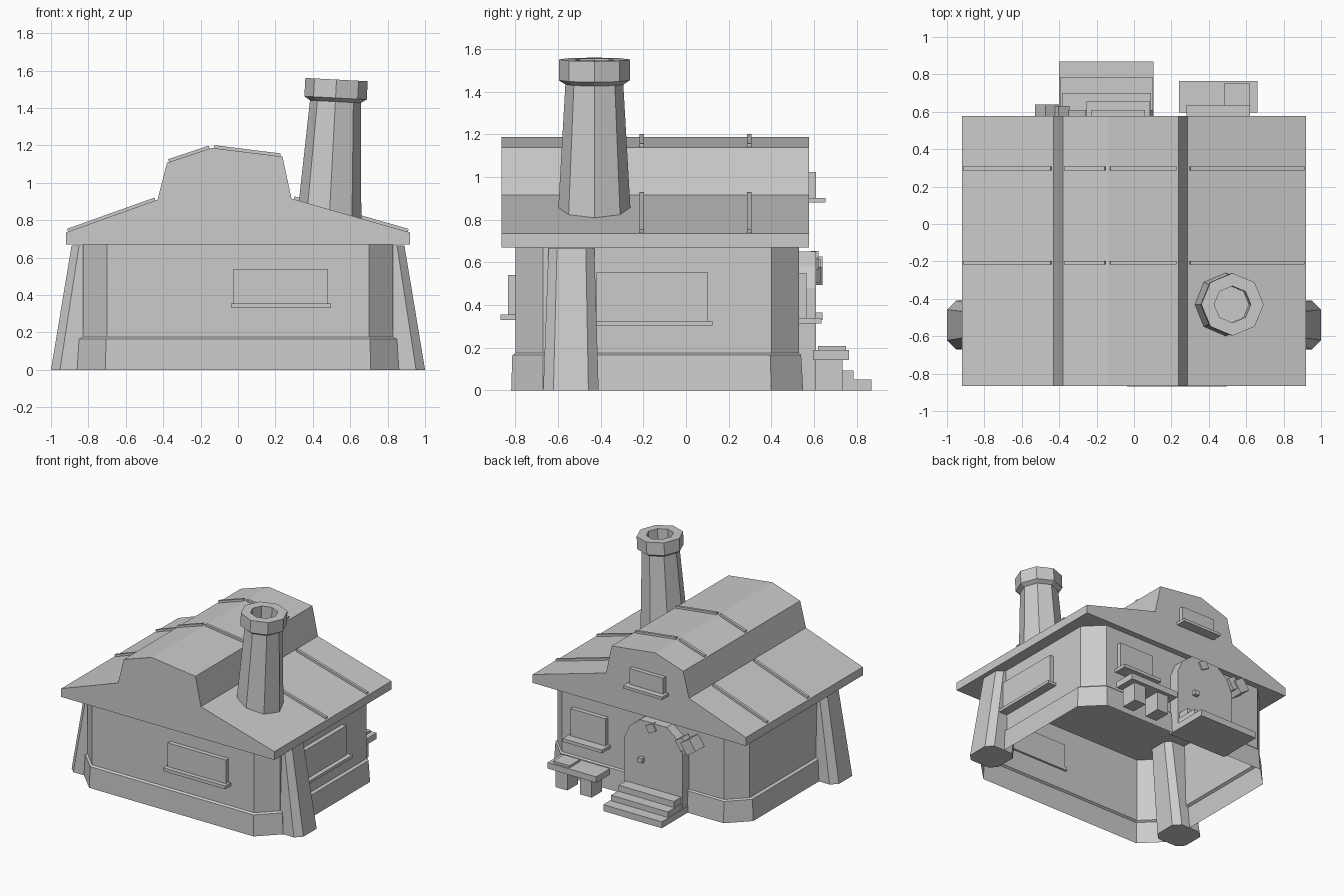
import bpy, bmesh, math
from mathutils import Matrix, Vector

cube = bpy.data.objects.get("Cube")
if cube:
    bpy.data.objects.remove(cube, do_unlink=True)

GREY = (0.6, 0.6, 0.6, 1)
mat = bpy.data.materials.new("plain_grey")
mat.use_nodes = True
mat.diffuse_color = GREY
mat.node_tree.nodes["Principled BSDF"].inputs["Base Color"].default_value = GREY


def finish(name, bm):
    bmesh.ops.recalc_face_normals(bm, faces=bm.faces)
    mesh = bpy.data.meshes.new(name)
    bm.to_mesh(mesh)
    bm.free()
    mesh.materials.append(mat)
    obj = bpy.data.objects.new(name, mesh)
    bpy.context.collection.objects.link(obj)
    return obj


def box(name, x, y, z):
    """Box from (low, high) pairs."""
    bm = bmesh.new()
    size = [b - a for a, b in (x, y, z)]
    mid = Vector([(a + b) / 2 for a, b in (x, y, z)])
    bmesh.ops.create_cube(bm, size=1, matrix=Matrix.Translation(mid) @ Matrix.Diagonal((*size, 1)))
    return finish(name, bm)


def tilted_box(name, centre, size, angle):
    """Box turned about the y axis."""
    bm = bmesh.new()
    m = Matrix.Translation(centre) @ Matrix.Rotation(angle, 4, 'Y') @ Matrix.Diagonal((*size, 1))
    bmesh.ops.create_cube(bm, size=1, matrix=m)
    return finish(name, bm)


def loft(name, rings, caps=(True, True)):
    """Skin a stack of equal rings of points."""
    bm = bmesh.new()
    rows = [[bm.verts.new(p) for p in ring] for ring in rings]
    n = len(rows[0])
    for a, b in zip(rows, rows[1:]):
        for i in range(n):
            j = (i + 1) % n
            bm.faces.new((a[i], a[j], b[j], b[i]))
    if caps[0]:
        bm.faces.new(rows[0])
    if caps[1]:
        bm.faces.new(rows[-1])
    return finish(name, bm)


def cut_rect(x, y, z, c):
    """Rectangle with chamfered corners at height z."""
    (a, b), (d, e) = x, y
    pts = [(a + c, d), (b - c, d), (b, d + c), (b, e - c),
           (b - c, e), (a + c, e), (a, e - c), (a, d + c)]
    return [(px, py, z) for px, py in pts]


def prism(name, outline, y0, y1):
    """Extrude an x-z outline along y."""
    return loft(name, [[(x, y, z) for x, z in outline] for y in (y0, y1)])


# Walls: flared plinth and upper walls, open underneath
loft("walls", [
    cut_rect((-.86, .86), (-.82, .55), 0, .15),
    cut_rect((-.85, .85), (-.815, .54), .165, .145),
    cut_rect((-.83, .83), (-.80, .53), .175, .13),
    cut_rect((-.83, .83), (-.80, .53), .68, .13),
], caps=(False, False))

# Roof with a raised middle
slope = [(-.92, .735), (-.43, .91), (-.38, 1.107), (-.14, 1.187),
         (.238, 1.14), (.286, .916), (.92, .735)]
prism("roof", [(-.92, .67)] + slope + [(.92, .67)], -.865, .577)

# Battens over the four shallow roof slopes
for y in (-.207, .297):
    for i in (0, 2, 3, 5):
        a, b = Vector(slope[i]), Vector(slope[i + 1])
        d = (b - a).normalized()
        up = Vector((-d.y, d.x)) * .016
        a, b = a + d * .012, b - d * .012
        prism("roof_batten", [a, b, b + up, a + up], y - .01, y + .01)

# Leaning side posts
for side in (-1, 1):
    rings = [cut_rect((.74, 1), (-.67, -.41), 0, .048),
             cut_rect((.675, .89), (-.645, -.43), .665, .04)]
    loft("side_post", [[(side * x, y, z) for x, y, z in r] for r in rings])

# Chimney: eight-sided shaft, collar and flue in one skin
steps = [(.178, .7), (.136, 1.435), (.167, 1.455), (.167, 1.553), (.098, 1.553), (.098, 1.36)]
rings = [[(r * math.cos(k * math.pi / 4), r * math.sin(k * math.pi / 4), z - .85)
          for k in range(8)] for r, z in steps]
chimney = loft("chimney", rings)
chimney.location = (.49, -.43, .85)
chimney.rotation_euler.y = math.radians(3)

# Windows and sills
box("front_window", (-.024, .48), (-.835, -.79), (.355, .54))
box("front_window_sill", (-.037, .498), (-.87, -.785), (.33, .356))
box("side_window", (.82, .865), (-.42, .10), (.32, .555))
box("side_window_sill", (.815, .9), (-.445, .125), (.303, .325))
box("back_window", (.30, .60), (.52, .565), (.335, .55))
box("back_window_sill", (.28, .62), (.515, .635), (.313, .338))
box("gable_window", (-.23, .06), (.56, .61), (.90, .025 + 1))
box("gable_window_sill", (-.253, .085), (.56, .655), (.88, .902))

# Arched back door with a knob and loose trim stones
arch = [(.105, 0), (.105, .48), (.06, .58), (-.03, .65),
        (-.26, .65), (-.35, .58), (-.395, .48), (-.395, 0)]
prism("back_door", arch, .52, .61)
box("door_knob", (-.07, -.03), (.60, .64), (.33, .365))
tilted_box("trim_stone_top", (-.13, .605, .61), (.07, .035, .06), .5)
tilted_box("trim_stone_inner", (-.40, .59, .56), (.07, .08, .09), .6)
tilted_box("trim_stone_outer", (-.465, .58, .56), (.09, .12, .1), .6)

# Door steps
for i, (y, z) in enumerate([(.87, .05), (.785, .093), (.70, .14)]):
    inset = i * .007
    box("door_step", (-.40 + inset, .105 - inset), (.53, y), (0, z))

# Bench with two legs and a loose board
box("bench_seat", (.24, .66), (.595, .765), (.143, .19))
box("bench_board", (.48, .62), (.62, .75), (.19, .207))
for x in (.30, .51):
    box("bench_leg", (x, x + .1), (.605, .735), (0, .145))
